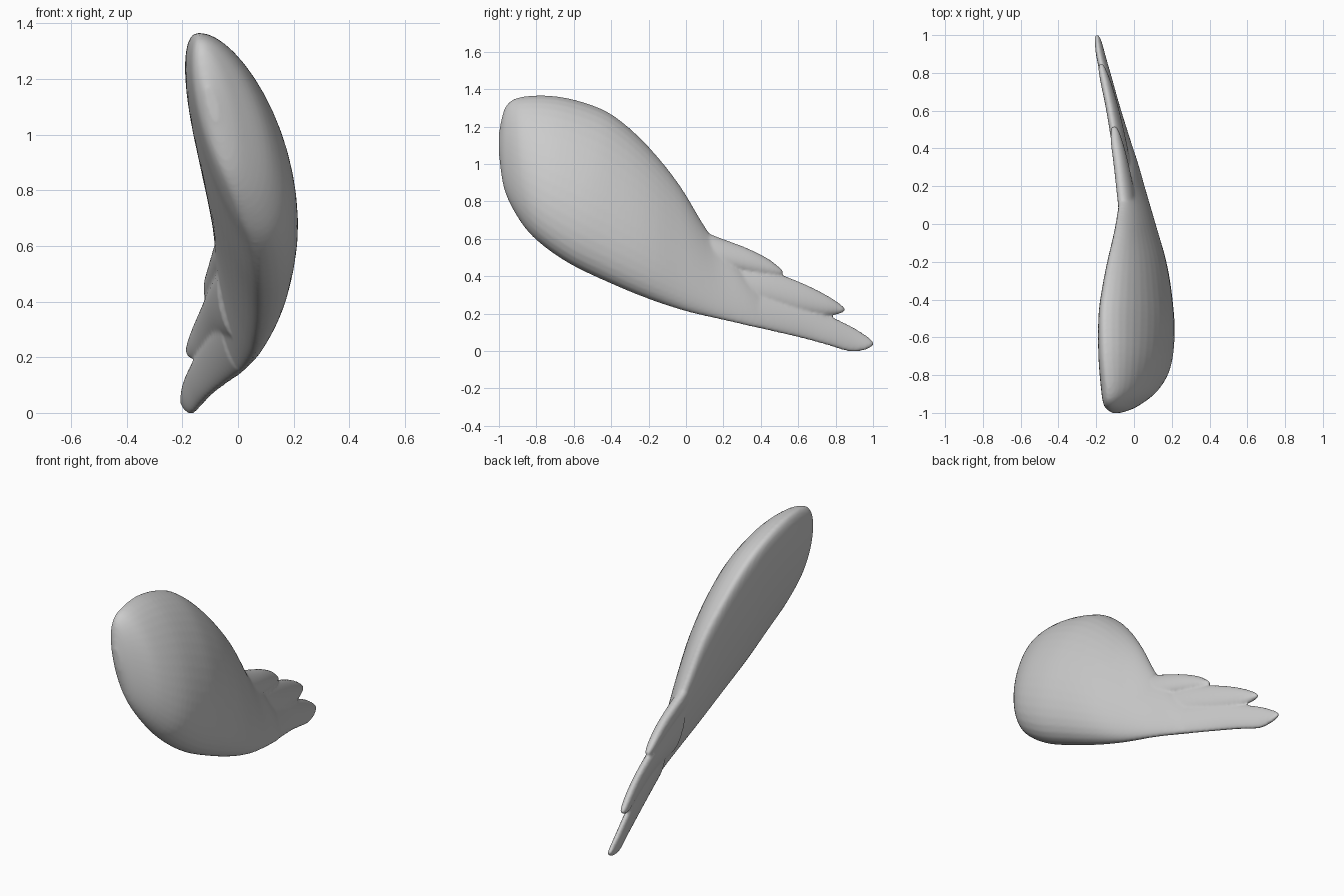
import bpy, math
from mathutils import Vector

def catmull(rows, steps):
    # smooth interpolation between section rows
    out = []
    for i in range(len(rows) - 1):
        p0, p1, p2 = rows[max(i - 1, 0)], rows[i], rows[i + 1]
        p3 = rows[min(i + 2, len(rows) - 1)]
        for k in range(steps):
            t = k / steps
            out.append([0.5 * (2 * b + (c - a) * t + (2 * a - 5 * b + 4 * c - d) * t * t
                        + (3 * b - a - 3 * c + d) * t ** 3)
                        for a, b, c, d in zip(p0, p1, p2, p3)])
    return out + [list(rows[-1])]

def loft(rows, n=40, steps=5):
    # row: top y, top z, bottom y, bottom z, top x, bottom x, outer bulge, inner bulge
    verts, faces = [], []
    rows = catmull(rows, steps)
    for ty, tz, by, bz, tx, bx, outer, inner in rows:
        top, bot = Vector((tx, ty, tz)), Vector((bx, by, bz))
        for i in range(n):
            a = 2 * math.pi * i / n
            s = math.sin(a)
            p = (top + bot) / 2 + (top - bot) / 2 * math.cos(a)
            p.x += s * (outer if s > 0 else inner)
            verts.append(p)
    for r in range(len(rows) - 1):
        for i in range(n):
            j = (i + 1) % n
            faces.append((r * n + i, r * n + j, r * n + n + j, r * n + n + i))
    faces.append(tuple(reversed(range(n))))
    faces.append(tuple(range((len(rows) - 1) * n, len(rows) * n)))
    return verts, faces

# main wing body, from the round shoulder to the feather roots
body = [
    (-1.0, 1.17, -1.0, 1.05, -0.11, -0.08, 0.02, 0.015),
    (-0.962, 1.31, -0.970, 0.86, -0.13, -0.03, 0.08, 0.06),
    (-0.87, 1.36, -0.89, 0.70, -0.135, 0.03, 0.155, 0.09),
    (-0.68, 1.36, -0.79, 0.585, -0.15, 0.07, 0.205, 0.10),
    (-0.47, 1.302, -0.62, 0.465, -0.155, 0.085, 0.22, 0.095),
    (-0.33, 1.215, -0.40, 0.36, -0.14, 0.085, 0.20, 0.085),
    (-0.18, 1.07, -0.20, 0.278, -0.115, 0.075, 0.165, 0.07),
    (-0.03, 0.88, 0.0, 0.212, -0.08, 0.06, 0.105, 0.06),
    (0.12, 0.635, 0.20, 0.165, -0.06, 0.03, 0.06, 0.045),
    (0.25, 0.49, 0.40, 0.122, -0.055, -0.02, 0.04, 0.033),
    (0.46, 0.27, 0.54, 0.12, -0.085, -0.07, 0.02, 0.02),
]
# feathers: top y, top z, bottom y, bottom z, top x, bottom x, half thickness
feathers = [
    [(0.0, 0.70, 0.02, 0.45, -0.05, -0.01, 0.04), (0.12, 0.63, 0.20, 0.45, -0.06, -0.03, 0.042),
     (0.32, 0.553, 0.34, 0.42, -0.082, -0.06, 0.037), (0.44, 0.493, 0.44, 0.405, -0.10, -0.085, 0.03),
     (0.505, 0.442, 0.49, 0.406, -0.105, -0.10, 0.02), (0.52, 0.427, 0.515, 0.413, -0.105, -0.105, 0.01)],
    [(0.10, 0.53, 0.15, 0.27, -0.05, -0.01, 0.04), (0.36, 0.46, 0.42, 0.26, -0.085, -0.06, 0.037),
     (0.60, 0.373, 0.60, 0.217, -0.125, -0.10, 0.032), (0.75, 0.30, 0.73, 0.193, -0.155, -0.138, 0.028),
     (0.83, 0.247, 0.81, 0.196, -0.172, -0.165, 0.02), (0.85, 0.227, 0.847, 0.212, -0.175, -0.172, 0.01)],
    [(0.28, 0.36, 0.28, 0.147, -0.04, 0.012, 0.04), (0.61, 0.256, 0.60, 0.073, -0.115, -0.088, 0.03),
     (0.78, 0.183, 0.76, 0.03, -0.158, -0.132, 0.027), (0.90, 0.123, 0.87, -0.002, -0.185, -0.163, 0.024),
     (0.985, 0.067, 0.95, 0.003, -0.198, -0.18, 0.017), (1.002, 0.047, 1.0, 0.027, -0.199, -0.193, 0.01)],
]

verts, faces = [], []
for rows in [body] + [[f + f[-1:] for f in feather] for feather in feathers]:
    v, f = loft(rows)
    faces += [tuple(i + len(verts) for i in face) for face in f]
    verts += v

mesh = bpy.data.meshes.new("wing")
mesh.from_pydata(verts, [], faces)
mesh.update()
wing = bpy.data.objects.new("wing", mesh)
bpy.context.collection.objects.link(wing)

# blend the feathers into the body as one skin
remesh = wing.modifiers.new("merge", 'REMESH')
remesh.mode = 'VOXEL'
remesh.voxel_size = 0.009
remesh.use_smooth_shade = True
smooth = wing.modifiers.new("soften", 'SMOOTH')
smooth.factor = 0.5
smooth.iterations = 5
